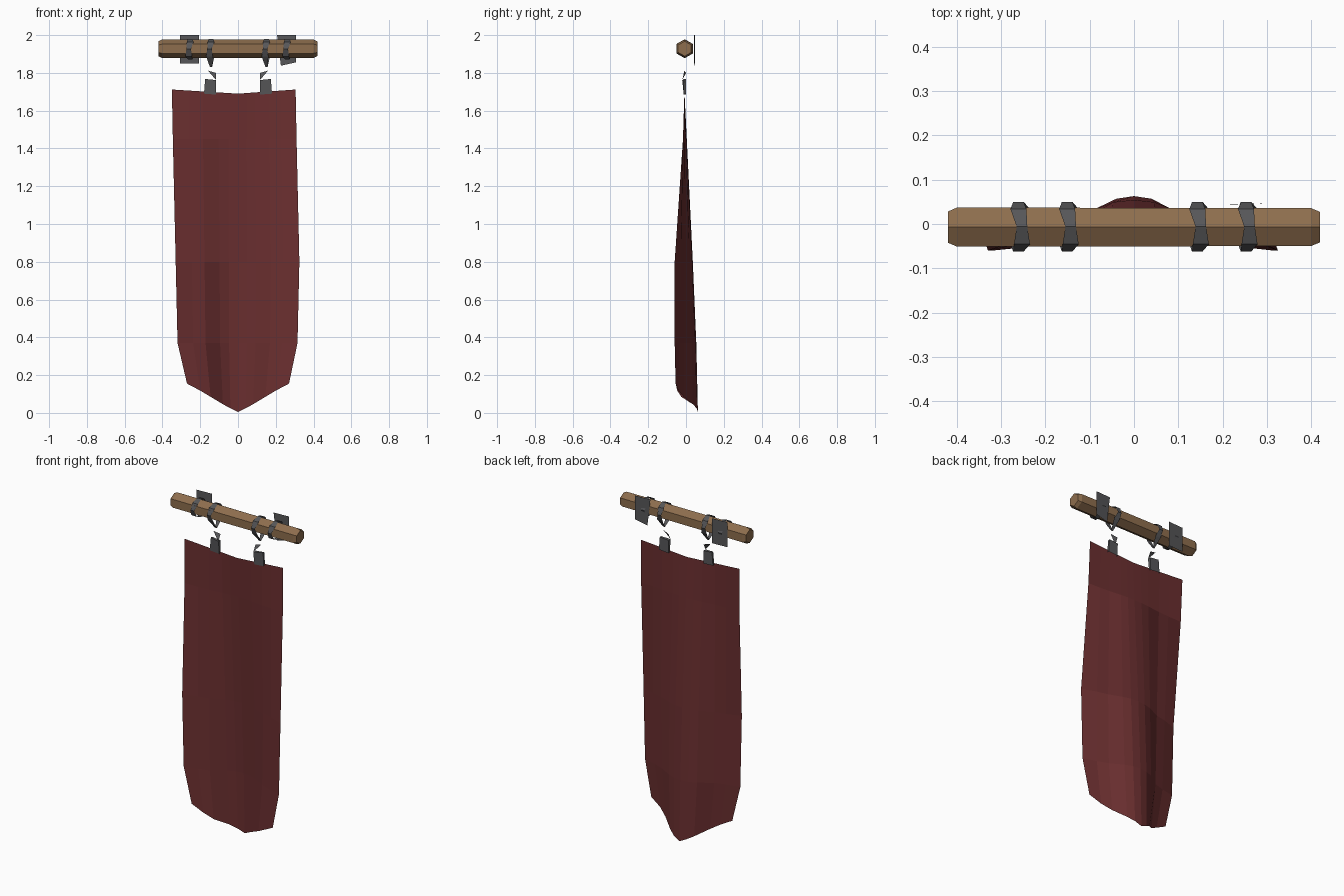
import bpy
import math

cube = bpy.data.objects.get("Cube")
if cube:
    bpy.data.objects.remove(cube, do_unlink=True)


def material(name, color):
    mat = bpy.data.materials.new(name)
    mat.use_nodes = True
    mat.diffuse_color = (*color, 1)
    bsdf = mat.node_tree.nodes["Principled BSDF"]
    bsdf.inputs["Base Color"].default_value = (*color, 1)
    bsdf.inputs["Roughness"].default_value = 0.9
    return mat


red = material("dark red cloth", (0.145, 0.028, 0.029))
wood = material("brown wood", (0.27, 0.155, 0.075))
iron = material("grey iron", (0.095, 0.095, 0.1))


def build(name, verts, faces, mat):
    mesh = bpy.data.meshes.new(name)
    mesh.from_pydata(verts, [], faces)
    mesh.materials.append(mat)
    obj = bpy.data.objects.new(name, mesh)
    bpy.context.collection.objects.link(obj)
    return obj


def bridge(rings, size, closed):
    """Quads joining consecutive rows of equal size."""
    return [(r * size + i, r * size + (i + 1) % size,
             (r + 1) * size + (i + 1) % size, (r + 1) * size + i)
            for r in range(rings - 1) for i in range(size if closed else size - 1)]


# Cloth: a hanging sheet whose folds deepen towards a pointed hem
# hem points: x, y, z
hem = [(-0.27, -0.055, 0.155), (-0.2, -0.046, 0.118), (-0.145, -0.025, 0.085),
       (-0.08, 0.036, 0.046), (-0.04, 0.057, 0.024), (0, 0.063, 0.005),
       (0.04, 0.057, 0.024), (0.08, 0.036, 0.046), (0.145, -0.012, 0.085),
       (0.2, -0.04, 0.118), (0.27, -0.055, 0.155)]
# rows: height, left edge, right edge, fold depth
rows = [(1.69, 0.35, 0.305, 0), (1.45, 0.345, 0.31, 0.17), (0.8, 0.33, 0.325, 0.62),
        (0.37, 0.32, 0.315, 0.88)]
cloth = []
for z, left, right, depth in rows:
    for x, y, _ in hem:
        u = x / 0.27
        rise = 0.022 * abs(u) if depth == 0 else 0
        edge = -0.06 if abs(u) == 1 and depth > 0.5 else -0.008 + (y + 0.008) * depth
        cloth.append((u * (left if u < 0 else right), edge, z + rise))
cloth += hem
build("cloth", cloth, bridge(len(rows) + 1, len(hem), False), red)

# Pole: a hexagonal bar with chamfered ends
pole = []
for x, scale in ((-0.42, 0.8), (-0.4, 1), (0.4, 0.97), (0.42, 0.78)):
    for i in range(6):
        a = math.radians(90 + 60 * i)
        pole.append((x, -0.007 + 0.051 * scale * math.cos(a),
                     1.928 + 0.05 * scale * math.sin(a)))
build("pole", pole, bridge(4, 6, True) + [tuple(range(5, -1, -1)), tuple(range(18, 24))], wood)


# Iron bands: crooked strips wrapped round the pole
def band(name, x, tail):
    loop = []
    for i in range(8):
        a = math.radians(90 + 45 * i)
        half = 0.018 if i % 2 else 0.012
        z = 1.926 + 0.054 * math.sin(a)
        shift = 0.004 * (-1) ** (i // 2)
        if i == 4:
            z -= tail
            half = 0.006 if tail > 0.02 else half
        y = -0.006 + 0.056 * math.cos(a)
        loop += [(x + shift - half, y, z), (x + shift + half, y, z)]
    faces = [(2 * i, 2 * i + 1, (2 * i + 3) % 16, (2 * i + 2) % 16) for i in range(8)]
    build(name, loop, faces, iron)


# Hangers: torn straps that rise from the cloth
def hanger(name, x, side):
    pts = [(-0.033, -0.012, 1.69), (0.03, -0.012, 1.685), (0.031, -0.02, 1.762),
           (-0.027, -0.01, 1.768), (0.03, 0, 1.8), (-0.012, -0.008, 1.812)]
    pts = [(x + side * px, py, pz) for px, py, pz in pts]
    pts += [(px, 0.001, pz) for px, _, pz in pts[:4]]
    build(name, pts, [(0, 1, 2, 3), (2, 4, 5), (7, 8, 9, 6),
                      (3, 2, 8, 9), (0, 3, 9, 6), (1, 2, 8, 7)], iron)


# Wall plates: bent sheets behind the pole
def plate(name, x, drop):
    pts = [(x - 0.05, 0.043, 2.0), (x + 0.05, 0.048, 2.0),
           (x + 0.05, 0.048, 1.85 + drop / 2), (x - 0.03 if drop else x - 0.05, 0.043, 1.85 - drop)]
    build(name, pts, [(0, 1, 2, 3)], iron)


for label, side in (("right", -1), ("left", 1)):
    band(label + "_outer_band", side * 0.257, 0)
    band(label + "_inner_band", side * 0.147, 0.04)
    hanger(label + "_hanger", side * 0.147, -side)
    plate(label + "_wall_plate", side * 0.257, 0.012 if side > 0 else 0)
